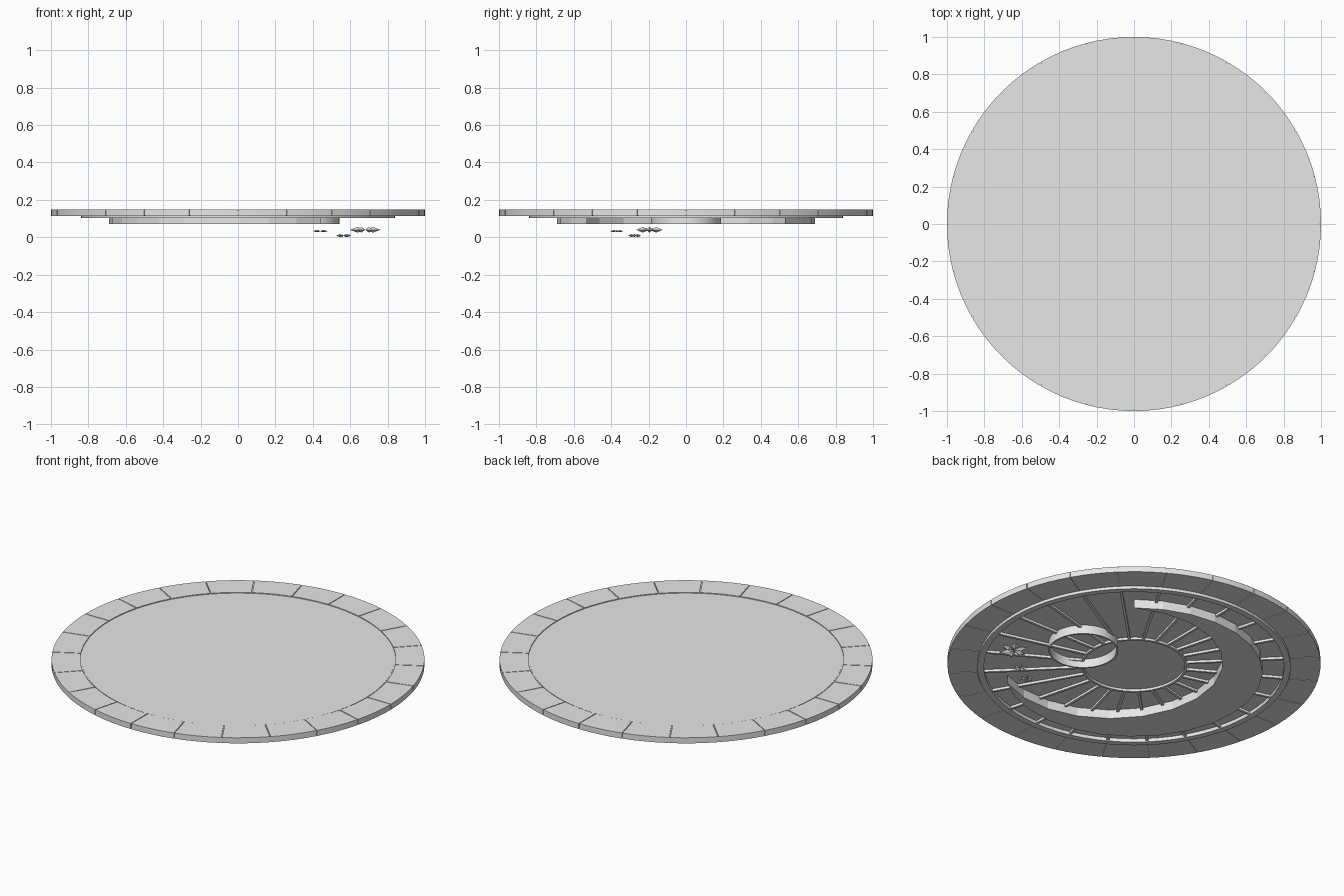
import bpy, bmesh
from math import sin, cos, pi, atan2, radians
from mathutils import Matrix

cube = bpy.data.objects.get("Cube")
if cube:
    bpy.data.objects.remove(cube, do_unlink=True)

grey = bpy.data.materials.new("plain_grey")
grey.use_nodes = True
grey.diffuse_color = (0.8, 0.8, 0.8, 1)
grey.node_tree.nodes["Principled BSDF"].inputs["Base Color"].default_value = (0.8, 0.8, 0.8, 1)

SEGMENTS = 24
STEP = 2 * pi / SEGMENTS


def finish(name, bm, smooth=False):
    bmesh.ops.recalc_face_normals(bm, faces=bm.faces)
    mesh = bpy.data.meshes.new(name)
    bm.to_mesh(mesh)
    bm.free()
    mesh.materials.append(grey)
    obj = bpy.data.objects.new(name, mesh)
    bpy.context.collection.objects.link(obj)
    if smooth:
        bpy.ops.object.select_all(action='DESELECT')
        obj.select_set(True)
        bpy.context.view_layer.objects.active = obj
        bpy.ops.object.shade_smooth_by_angle(angle=radians(30))
    return obj


def add_prism(bm, outline, z0, z1):
    low = [bm.verts.new((x, y, z0)) for x, y in outline]
    high = [bm.verts.new((x, y, z1)) for x, y in outline]
    bm.faces.new(low)
    bm.faces.new(high)
    n = len(outline)
    for i in range(n):
        j = (i + 1) % n
        bm.faces.new((low[i], low[j], high[j], high[i]))


def arc(radius, start, end, count, cx=0):
    angles = [start + (end - start) * i / count for i in range(count + 1)]
    return [(cx + radius * cos(a), radius * sin(a)) for a in angles]


def ring(name, inner, outer, z0, z1, cx=0, count=72):
    bm = bmesh.new()
    loops = []
    for i in range(count):
        a = 2 * pi * i / count
        loops.append([bm.verts.new((cx + r * cos(a), r * sin(a), z))
                      for r, z in ((inner, z0), (outer, z0), (outer, z1), (inner, z1))])
    for i in range(count):
        a, b = loops[i], loops[(i + 1) % count]
        for k in range(4):
            m = (k + 1) % 4
            bm.faces.new((a[k], a[m], b[m], b[k]))
    return finish(name, bm, True)


# Outer border: separate blocks with narrow seams over a hidden liner
bm = bmesh.new()
for i in range(SEGMENTS):
    a, b = i * STEP, (i + 1) * STEP
    outer = arc(1.0, a + 0.002, b - 0.002, 4)
    inner = arc(0.846, b - 0.003, a + 0.003, 4)
    add_prism(bm, outer + inner, 0.115, 0.148)
finish("border_blocks", bm, True)
ring("border_liner", 0.835, 0.994, 0.119, 0.143)

# Central plate
bm = bmesh.new()
add_prism(bm, arc(0.84, 0, 2 * pi * 71 / 72, 71), 0.122, 0.145)
finish("plate", bm, True)

# Raised rim and hub ring on the underside
ring("under_rim", 0.805, 0.84, 0.102, 0.13)
ring("hub_ring", 0.272, 0.285, 0.108, 0.13, count=48)

# Radiating spokes on the underside
bm = bmesh.new()
for i in range(SEGMENTS):
    a = i * STEP
    corners = [(0.278, -0.007), (0.81, -0.007), (0.81, 0.007), (0.278, 0.007)]
    outline = [(r * cos(a) - t * sin(a), r * sin(a) + t * cos(a)) for r, t in corners]
    add_prism(bm, outline, 0.108, 0.13)
finish("spokes", bm)

# Crescent bounded by two offset circles
R, RIN, CX = 0.69, 0.60, 0.16
tip_x = (R * R - RIN * RIN + CX * CX) / (2 * CX)
tip_y = (R * R - tip_x * tip_x) ** 0.5
out_a = atan2(tip_y, tip_x)
in_a = atan2(tip_y, tip_x - CX)
outline = arc(R, out_a, 2 * pi - out_a, 20) + arc(RIN, 2 * pi - in_a, in_a, 14, CX)[1:-1]
bm = bmesh.new()
add_prism(bm, outline, 0.07, 0.14)
finish("crescent", bm)

# Round collar cradled by the crescent
ring("round_collar", 0.178, 0.187, 0.07, 0.14, cx=0.355, count=48)


# Small hanging blossoms with pointed, faceted petals
def blossom(name, x, y, z, radius, half, petals=6):
    bm = bmesh.new()
    for i in range(petals):
        m = Matrix.Translation((x, y, z)) @ Matrix.Rotation(2 * pi * i / petals, 4, 'Z')
        root, left, tip, right = [bm.verts.new(m @ v.to_3d()) for v in (
            Matrix.Identity(3)[0] * 0.0,
            Matrix.Identity(3)[0] * radius * 0.55 + Matrix.Identity(3)[1] * radius * 0.24,
            Matrix.Identity(3)[0] * radius,
            Matrix.Identity(3)[0] * radius * 0.55 - Matrix.Identity(3)[1] * radius * 0.24)]
        for side in (-half, half):
            ridge = bm.verts.new(m @ (Matrix.Identity(3)[0] * radius * 0.5
                                      + Matrix.Identity(3)[2] * side))
            edge = (root, left, tip, right)
            for k in range(4):
                bm.faces.new((edge[k], edge[(k + 1) % 4], ridge))
    finish(name, bm)


blossom("large_blossom", 0.68, -0.195, 0.04, 0.082, 0.015)
blossom("small_blossom", 0.565, -0.275, 0.009, 0.04, 0.009)
blossom("inner_blossom", 0.44, -0.37, 0.033, 0.04, 0.006)
